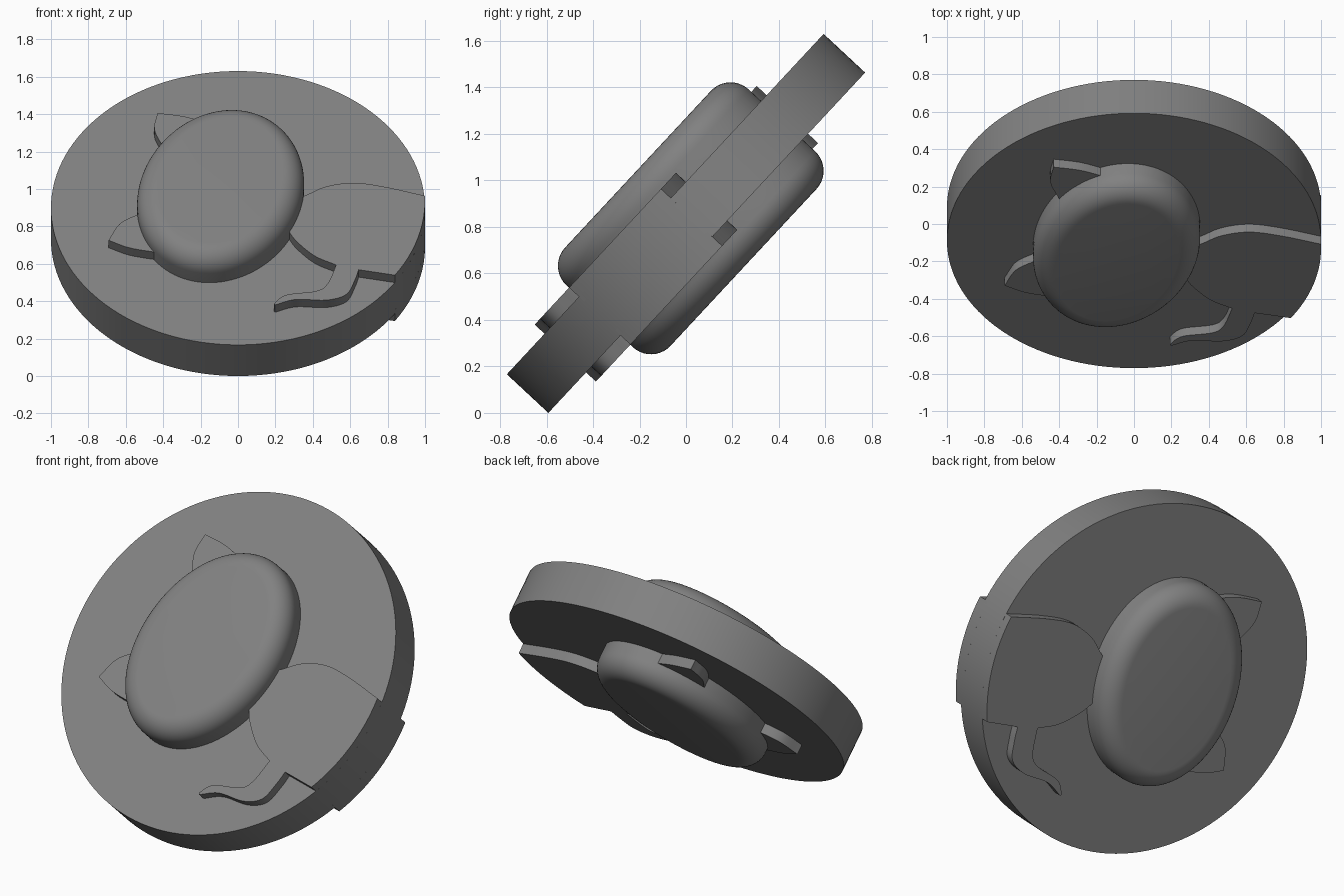
import bpy, bmesh, math
from mathutils import Vector

if "Cube" in bpy.data.objects:
    bpy.data.objects.remove(bpy.data.objects["Cube"])

TILT = math.radians(47.05)
CENTRE = (0, 0, 0.815)
HALF, PLATE_TOP, HEAD_TOP = 0.122, 0.18, 0.31   # heights from the disc mid plane

grey = bpy.data.materials.new("plain_grey")
grey.diffuse_color = (0.22, 0.22, 0.22, 1)
grey.use_nodes = True
grey.node_tree.nodes["Principled BSDF"].inputs["Base Color"].default_value = grey.diffuse_color


def finish(name, bm, mirror=True):
    """Turn a bmesh into a tilted object, mirrored onto the back of the disc."""
    bmesh.ops.recalc_face_normals(bm, faces=bm.faces)
    me = bpy.data.meshes.new(name)
    bm.to_mesh(me)
    bm.free()
    me.materials.append(grey)
    me.shade_smooth()
    me.set_sharp_from_angle(angle=math.radians(30))
    ob = bpy.data.objects.new(name, me)
    bpy.context.collection.objects.link(ob)
    ob.location = CENTRE
    ob.rotation_euler = (TILT, 0, 0)
    if mirror:
        m = ob.modifiers.new("both_sides", 'MIRROR')
        m.use_axis = (False, False, True)
        m.use_mirror_merge = False
    return ob


def curve(pts, steps=6):
    """Smooth line through the points, without its last point."""
    p = [Vector(q) for q in pts]
    p = [2 * p[0] - p[1]] + p + [2 * p[-1] - p[-2]]
    out = []
    for a, b, c, d in zip(p, p[1:], p[2:], p[3:]):
        for i in range(steps):
            t = i / steps
            out.append(0.5 * (2 * b + (c - a) * t + (2 * a - 5 * b + 4 * c - d) * t * t
                              + (3 * b - a - 3 * c + d) * t ** 3))
    return out


def plate(name, outline):
    """Flat raised relief with the given outline."""
    bm = bmesh.new()
    f = bm.faces.new([bm.verts.new((x, y, HALF - 0.03)) for x, y in outline])
    r = bmesh.ops.extrude_face_region(bm, geom=[f], use_keep_orig=True)
    vs = [v for v in r["geom"] if isinstance(v, bmesh.types.BMVert)]
    bmesh.ops.translate(bm, verts=vs, vec=(0, 0, PLATE_TOP - HALF + 0.03))
    return finish(name, bm)


# disc
bm = bmesh.new()
bmesh.ops.create_cone(bm, cap_ends=True, segments=128, radius1=1, radius2=1, depth=2 * HALF)
finish("disc", bm, mirror=False)

# head: leaning oval with a rounded rim
R, A, B, LEAN, N = 0.115, 0.583, 0.437, math.radians(14), 96
major = Vector((math.sin(LEAN), math.cos(LEAN)))
minor = Vector((math.cos(LEAN), -math.sin(LEAN)))
profile = [(0, HALF - 0.03)] + [
    (R * (1 - math.cos(a)), HEAD_TOP - R + R * math.sin(a))
    for a in (i * math.pi / 20 for i in range(11))]
bm = bmesh.new()
rings = []
for inset, h in profile:
    ring = []
    for i in range(N):
        t = 2 * math.pi * i / N
        q = Vector((-0.093, 0.03)) + major * (A - inset) * math.cos(t) + minor * (B - inset) * math.sin(t)
        ring.append(bm.verts.new((q.x, q.y, h)))
    rings.append(ring)
for lo, hi in zip(rings, rings[1:]):
    for i in range(N):
        j = (i + 1) % N
        bm.faces.new((lo[i], lo[j], hi[j], hi[i]))
bm.faces.new(rings[-1])
bm.faces.new(rings[0][::-1])
finish("head", bm)

# ears
plate("upper_ear", curve([(-0.17, 0.57), (-0.29, 0.615), (-0.43, 0.64)])
      + curve([(-0.43, 0.64), (-0.447, 0.52), (-0.40, 0.39)]) + [(-0.40, 0.39), (-0.2, 0.35)])
plate("lower_ear", curve([(-0.50, -0.09), (-0.54, -0.104), (-0.633, -0.17), (-0.692, -0.29)])
      + curve([(-0.692, -0.29), (-0.58, -0.345), (-0.43, -0.38)]) + [(-0.43, -0.38), (-0.3, -0.15)])

# body with curling tail, cut off flush with the disc rim
a0, a1 = math.asin(0.035), -math.radians(33)
rim = [(math.cos(a0 + (a1 - a0) * i / 12), math.sin(a0 + (a1 - a0) * i / 12)) for i in range(12)]
end = (math.cos(a1), math.sin(a1))
plate("body_and_tail",
      curve([(0.2, -0.03), (0.35, 0.032), (0.465, 0.10), (0.615, 0.13), (0.786, 0.10), (0.9993, 0.035)])
      + rim + [end]
      + curve([(0.645, -0.505), (0.625, -0.58), (0.579, -0.685), (0.472, -0.727),
               (0.31, -0.722), (0.198, -0.762)])
      + curve([(0.198, -0.762), (0.198, -0.745), (0.26, -0.688), (0.42, -0.66), (0.48, -0.605), (0.525, -0.47)])
      + curve([(0.525, -0.47), (0.411, -0.405), (0.315, -0.30), (0.27, -0.22), (0.22, -0.12)])
      + [(0.2, -0.08)])
